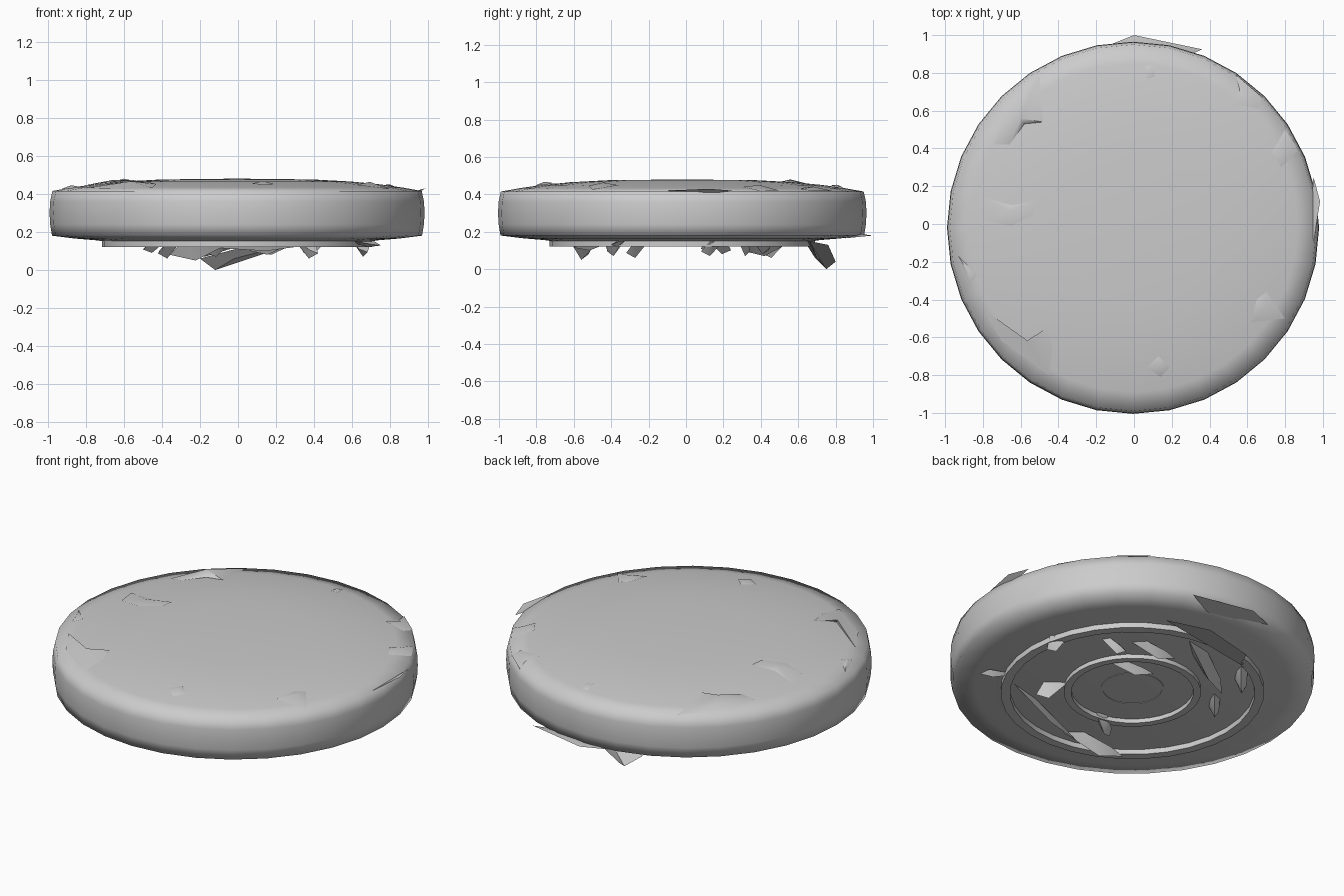
import bpy, bmesh, math
from mathutils import Vector

old = bpy.data.objects.get("Cube")
if old:
    bpy.data.objects.remove(old, do_unlink=True)

SIDES = 32
CENTRE = Vector((-0.005, -0.02, 0))
FLOOR = 0.15

grey = bpy.data.materials.new("plain grey")
grey.use_nodes = True
grey.diffuse_color = (0.6, 0.6, 0.6, 1)
grey.node_tree.nodes["Principled BSDF"].inputs["Base Color"].default_value = grey.diffuse_color


def finish(name, bm, smooth_angle):
    """Turn a bmesh into a named, shaded object."""
    bmesh.ops.recalc_face_normals(bm, faces=bm.faces)
    mesh = bpy.data.meshes.new(name)
    bm.to_mesh(mesh)
    bm.free()
    mesh.materials.append(grey)
    obj = bpy.data.objects.new(name, mesh)
    bpy.context.collection.objects.link(obj)
    bpy.ops.object.select_all(action='DESELECT')
    obj.select_set(True)
    bpy.context.view_layer.objects.active = obj
    bpy.ops.object.shade_smooth_by_angle(angle=math.radians(smooth_angle))
    return obj


def lathe(name, profile, smooth_angle, closed=False):
    """Spin a radius/height profile around the upright axis."""
    bm = bmesh.new()
    points = list(profile) + ([profile[0]] if closed else [])
    verts = [bm.verts.new(CENTRE + Vector((0, -r, z))) for r, z in points]
    edges = [bm.edges.new(pair) for pair in zip(verts, verts[1:])]
    bmesh.ops.spin(bm, geom=verts + edges, cent=CENTRE, axis=(0, 0, 1),
                   angle=math.tau, steps=SIDES)
    bmesh.ops.remove_doubles(bm, verts=bm.verts, dist=0.0005)
    return finish(name, bm, smooth_angle)


def dome_height(x, y):
    """Height of the domed top at a point."""
    r = (Vector((x, y, 0)) - CENTRE).length
    return 0.48 - 0.065 * (r / 0.97) ** 3


def fan(name, rim, peak):
    """Ragged flake: a fan of triangles around a raised peak."""
    bm = bmesh.new()
    verts = [bm.verts.new(p) for p in rim]
    top = bm.verts.new(peak)
    for a, b in zip(verts, verts[1:] + verts[:1]):
        bm.faces.new((a, b, top))
    bm.faces.new(verts[::-1])
    return finish(name, bm, 50)


def top_flake(name, outline, lift):
    """Flake hugging the domed top."""
    rim = [(x, y, dome_height(x, y) + 0.003) for x, y in outline]
    mid = sum((Vector(p) for p in rim), Vector()) / len(rim)
    fan(name, rim, mid + Vector((0, 0, lift)))


def under_shard(name, start, end, width, depth):
    """Pointed shard hanging under the base between two points."""
    a, b = Vector((*start, FLOOR)), Vector((*end, FLOOR))
    side = (b - a).cross(Vector((0, 0, 1))).normalized() * width / 2
    near, far = a.lerp(b, 0.3), a.lerp(b, 0.75)
    drop = Vector((0, 0, depth))
    rim = [a, near + side, far + side * 0.8 - drop * 0.5, b - drop * 0.7,
           far - side, near - side * 0.7]
    fan(name, rim, a.lerp(b, 0.6) - drop)


# Main disc: domed top, gently bulging wall, shallow underside
dome = [(r, 0.48 - 0.065 * (r / 0.97) ** 3) for r in (0, 0.4, 0.6, 0.75, 0.87, 0.97)]
wall = [(0.982, 0.36), (0.985, 0.3), (0.982, 0.24), (0.972, 0.18)]
lathe("disc_body", dome + wall + [(0.85, 0.165), (0.73, 0.155)], 180)

# Flat floor of the underside
lathe("base_floor", [(0.74, 0.156), (0.7, FLOOR), (0, FLOOR)], 30)

# Raised rings on the underside
for label, inner, outer, low in (("outer", 0.66, 0.71, 0.12),
                                 ("inner", 0.33, 0.37, 0.125),
                                 ("centre", 0.16, 0.17, 0.147)):
    lathe(label + "_base_ring", [(inner, FLOOR + 0.004), (inner, low),
                                 (outer, low), (outer, FLOOR + 0.004)], 30, closed=True)

# Ragged flakes around the top rim
top_flake("back_right_flake", [(-.5, .79), (-.48, .54), (-.58, .53), (-.66, .42),
                               (-.74, .42), (-.64, .65)], 0.04)
top_flake("back_left_flake", [(.54, .79), (.56, .71), (.52, .64), (.66, .61), (.68, .67)], 0.015)
top_flake("left_flake", [(.8, .5), (.87, .39), (.78, .3), (.73, .38)], 0.02)
top_flake("right_flake", [(-.8, .14), (-.65, .1), (-.52, .12), (-.53, .05),
                          (-.65, -.01), (-.78, .02)], 0.012)
top_flake("small_right_flake", [(-.93, -.17), (-.83, -.27), (-.87, -.32)], 0.015)
top_flake("front_right_flake", [(-.8, -.45), (-.7, -.62), (-.45, -.8), (-.43, -.65),
                                (-.46, -.55), (-.55, -.63)], 0.025)
top_flake("front_left_flake", [(.7, -.36), (.8, -.5), (.62, -.52), (.65, -.4)], 0.02)
top_flake("small_front_flake", [(.13, -.7), (.19, -.76), (.14, -.81), (.07, -.76)], 0.015)
top_flake("small_back_flake", [(.06, .84), (.1, .84), (.11, .78), (.07, .77)], 0.01)

# Thin fins sticking out of the edge
fan("back_fin", [(-.2, .92, .18), (0, 1, .18), (.36, .925, .18), (.2, .85, .165)], (.1, .92, .19))
fan("left_fin", [(.95, .25, .42), (.985, .12, .43), (.95, -.1, .42)], (.94, .1, .4))

# Long spike under the back
fan("back_spike", [(.33, .66, .15), (.1, .76, .13), (-.12, .8, .04), (-.12, .75, 0),
                   (-.2, .69, .06), (.1, .64, .14)], (-.02, .7, .06))

# Smaller shards under the base: start, end, width, depth
shards = [
    ((.62, .2), (.68, .08), .08, .08),
    ((.32, .36), (.08, .44), .08, .07),
    ((.09, .57), (-.35, .32), .1, .08),
    ((-.3, .54), (-.42, .4), .07, .09),
    ((-.38, .22), (-.5, .08), .06, .06),
    ((.3, .12), (.06, .24), .07, .07),
    ((-.02, -.34), (-.18, -.42), .08, .08),
    ((-.02, -.62), (-.36, -.52), .09, .1),
    ((.52, -.39), (-.1, -.6), .03, .05),
    ((.58, -.32), (.75, -.4), .05, .03),
    ((.46, .28), (.34, .34), .05, .08),
    ((.3, -.2), (.42, -.32), .05, .09),
]
for i, (start, end, width, depth) in enumerate(shards):
    under_shard(f"base_shard_{i + 1}", start, end, width, depth)
